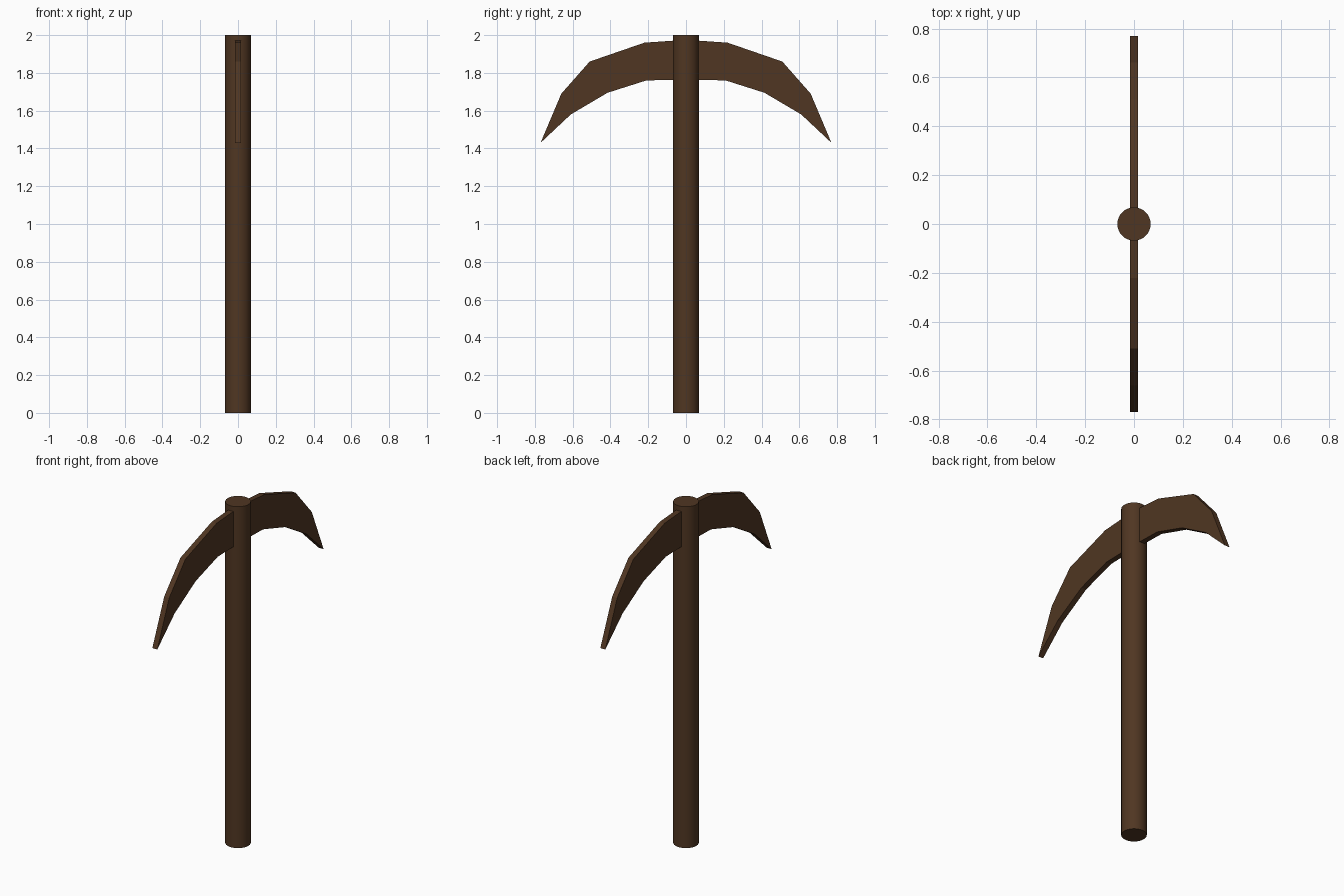
import bpy, bmesh

if "Cube" in bpy.data.objects:
    bpy.data.objects.remove(bpy.data.objects["Cube"])

wood = bpy.data.materials.new("brown")
wood.diffuse_color = (0.08, 0.037, 0.016, 1)
wood.use_nodes = True
wood.node_tree.nodes["Principled BSDF"].inputs["Base Color"].default_value = wood.diffuse_color

# Round handle
bpy.ops.mesh.primitive_cylinder_add(vertices=32, radius=0.068, depth=2, location=(0, 0, 1))
handle = bpy.context.object
handle.name = "handle"
handle.data.materials.append(wood)
bpy.ops.object.shade_smooth_by_angle()

# Curved pick head: half profile (y, z), mirrored across the handle
T = 0.016
top = [(0, 1.975), (0.22, 1.96), (0.51, 1.86), (0.66, 1.69)]
tip = [(0.77, 1.43)]
under = [(0.61, 1.58), (0.415, 1.695), (0.21, 1.76), (0, 1.765)]


def mirrored(points):
    return [(-y, z) for y, z in reversed(points) if y > 0]


outline = top + tip + under + mirrored(top + tip + under)

bm = bmesh.new()
face = bm.faces.new([bm.verts.new((-T, y, z)) for y, z in outline])
ext = bmesh.ops.extrude_face_region(bm, geom=[face])
verts = [v for v in ext["geom"] if isinstance(v, bmesh.types.BMVert)]
bmesh.ops.translate(bm, verts=verts, vec=(2 * T, 0, 0))
bmesh.ops.recalc_face_normals(bm, faces=bm.faces)
mesh = bpy.data.meshes.new("pick_head")
bm.to_mesh(mesh)
bm.free()
mesh.materials.append(wood)
head = bpy.data.objects.new("pick_head", mesh)
bpy.context.collection.objects.link(head)
